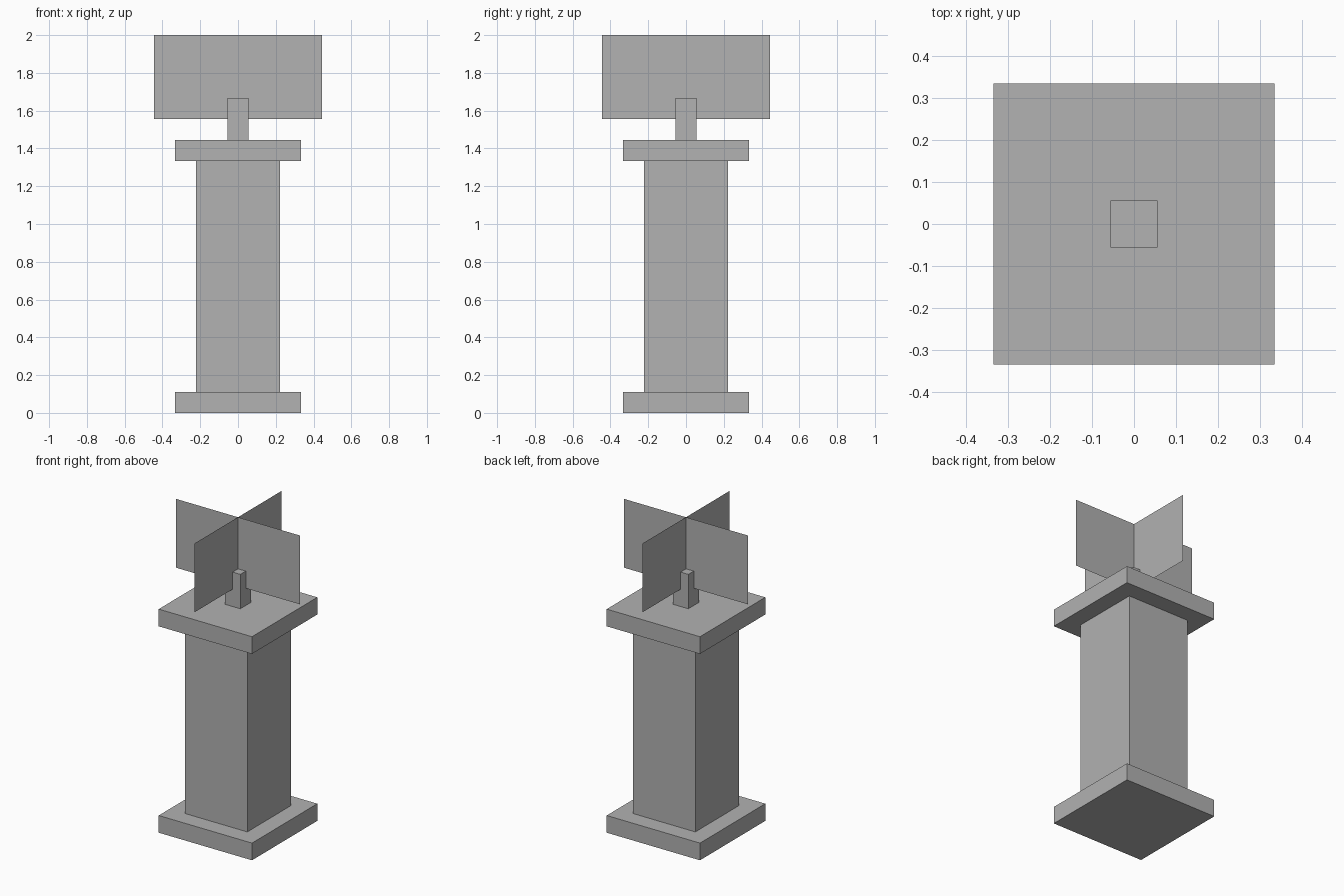
import bpy
import math

# Remove the default cube
cube = bpy.data.objects.get("Cube")
if cube:
    bpy.data.objects.remove(cube, do_unlink=True)

# Single stone grey
stone = bpy.data.materials.new("stone_grey")
stone.use_nodes = True
grey = (0.445, 0.445, 0.445, 1)
stone.diffuse_color = grey
stone.node_tree.nodes["Principled BSDF"].inputs["Base Color"].default_value = grey

U = 1 / 9  # module that all dimensions are multiples of


def finish(obj, name, scale):
    obj.name = obj.data.name = name
    obj.scale = scale
    bpy.ops.object.transform_apply(location=False, rotation=True, scale=True)
    obj.data.materials.append(stone)


def block(name, width, bottom, top):
    """Square block standing on the centre axis, measured in modules."""
    bpy.ops.mesh.primitive_cube_add(size=1, location=(0, 0, (bottom + top) / 2 * U))
    finish(bpy.context.object, name, (width * U, width * U, (top - bottom) * U))


def vane(name, width, bottom, top, turn):
    """Thin upright sheet through the centre axis."""
    bpy.ops.mesh.primitive_plane_add(
        size=1, location=(0, 0, (bottom + top) / 2 * U),
        rotation=(math.pi / 2, 0, turn))
    finish(bpy.context.object, name, (width * U, (top - bottom) * U, 1))


# Pedestal
block("base_slab", 6, 0, 1)
block("column_shaft", 4, 1, 12)
block("top_slab", 6, 12, 13)

# Short post carrying the crossed sheets
block("centre_post", 1, 13, 15)
vane("cross_sheet_wide", 8, 14, 18, 0)
vane("cross_sheet_deep", 8, 14, 18, math.pi / 2)
